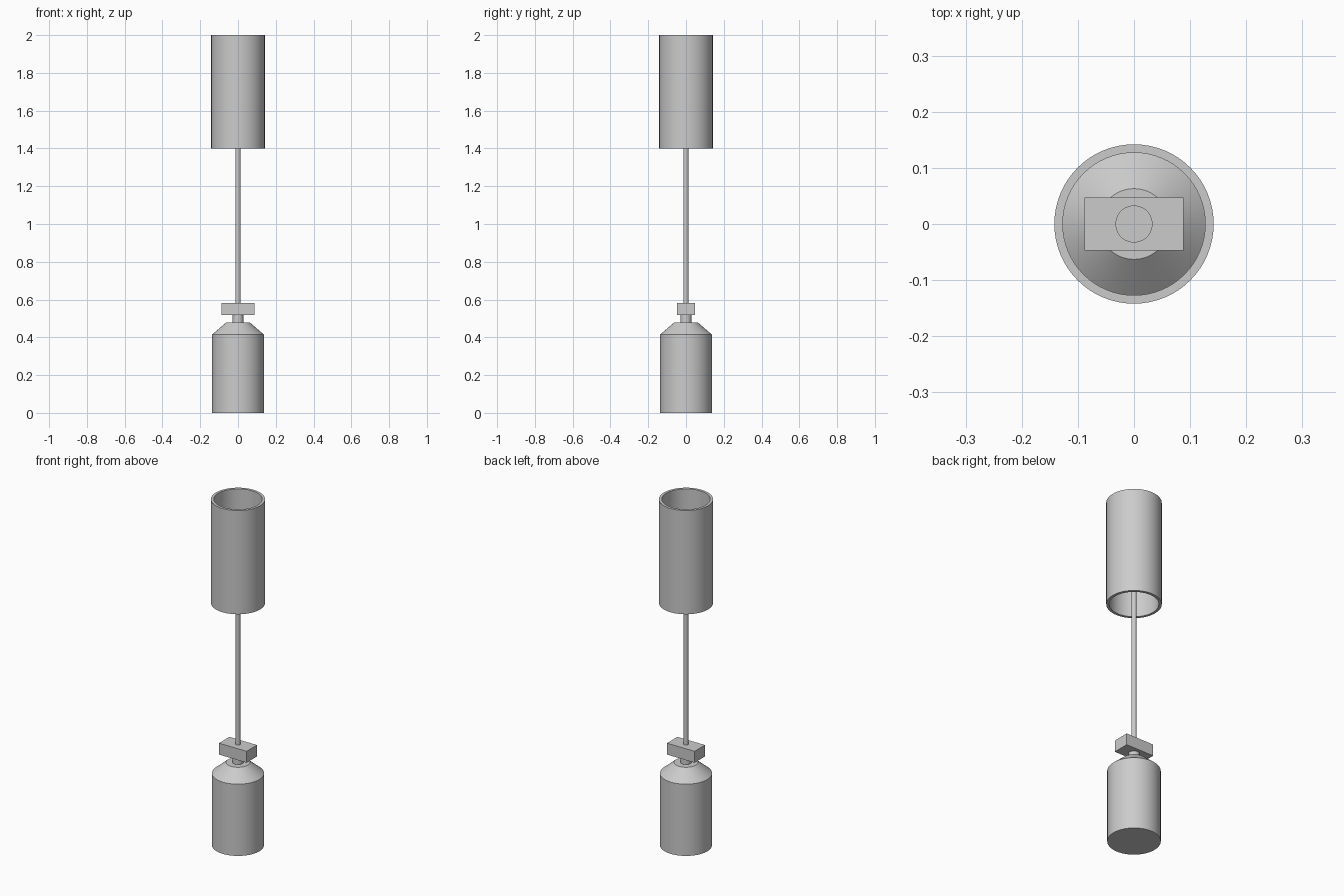
import bpy
import math

cube = bpy.data.objects.get("Cube")
if cube:
    bpy.data.objects.remove(cube, do_unlink=True)

# Single painted finish
grey = bpy.data.materials.new("light_grey")
grey.use_nodes = True
grey.diffuse_color = (0.6, 0.6, 0.6, 1)
grey.node_tree.nodes["Principled BSDF"].inputs["Base Color"].default_value = (0.6, 0.6, 0.6, 1)


def finish(name):
    obj = bpy.context.object
    obj.name = name
    obj.data.materials.append(grey)
    bpy.ops.object.shade_smooth_by_angle(angle=math.radians(30))
    return obj


def cylinder(name, radius, bottom, top, sides=64, top_radius=None):
    bpy.ops.mesh.primitive_cone_add(
        vertices=sides, radius1=radius,
        radius2=radius if top_radius is None else top_radius,
        depth=top - bottom, location=(0, 0, (bottom + top) / 2))
    return finish(name)


def lathe(name, profile, closed=False, sides=64):
    """Spin an (r, z) profile around the z axis."""
    n, p = sides, len(profile)
    verts = [(r * math.cos(math.tau * i / n), r * math.sin(math.tau * i / n), z)
             for i in range(n) for r, z in profile]
    faces = []
    for i in range(n):
        a, b = i * p, (i + 1) % n * p
        for j in range(p if closed else p - 1):
            k = (j + 1) % p
            faces.append((a + j, b + j, b + k, a + k))
    if not closed:
        faces.append([i * p for i in reversed(range(n))])
        faces.append([i * p + p - 1 for i in range(n)])
    mesh = bpy.data.meshes.new(name)
    mesh.from_pydata(verts, [], faces)
    obj = bpy.data.objects.new(name, mesh)
    bpy.context.collection.objects.link(obj)
    bpy.ops.object.select_all(action="DESELECT")
    obj.select_set(True)
    bpy.context.view_layer.objects.active = obj
    return finish(name)


# Base body with sloping shoulder
lathe("base_body", [(0.137, 0), (0.137, 0.415), (0.063, 0.478)])

# Neck and rectangular block
cylinder("neck", 0.029, 0.478, 0.517)
bpy.ops.mesh.primitive_cube_add(size=1, location=(0, 0, 0.55))
block = bpy.context.object
block.scale = (0.177, 0.095, 0.066)
bpy.ops.object.transform_apply(location=False, rotation=False, scale=True)
finish("block")

# Stem and the socket hidden inside the shade
cylinder("stem", 0.013, 0.583, 1.6, sides=32)
cylinder("socket", 0.033, 1.6, 1.8)

# Open tubular shade
lathe("shade", [(0.142, 1.4), (0.142, 2.0), (0.127, 2.0), (0.127, 1.4)], closed=True)
